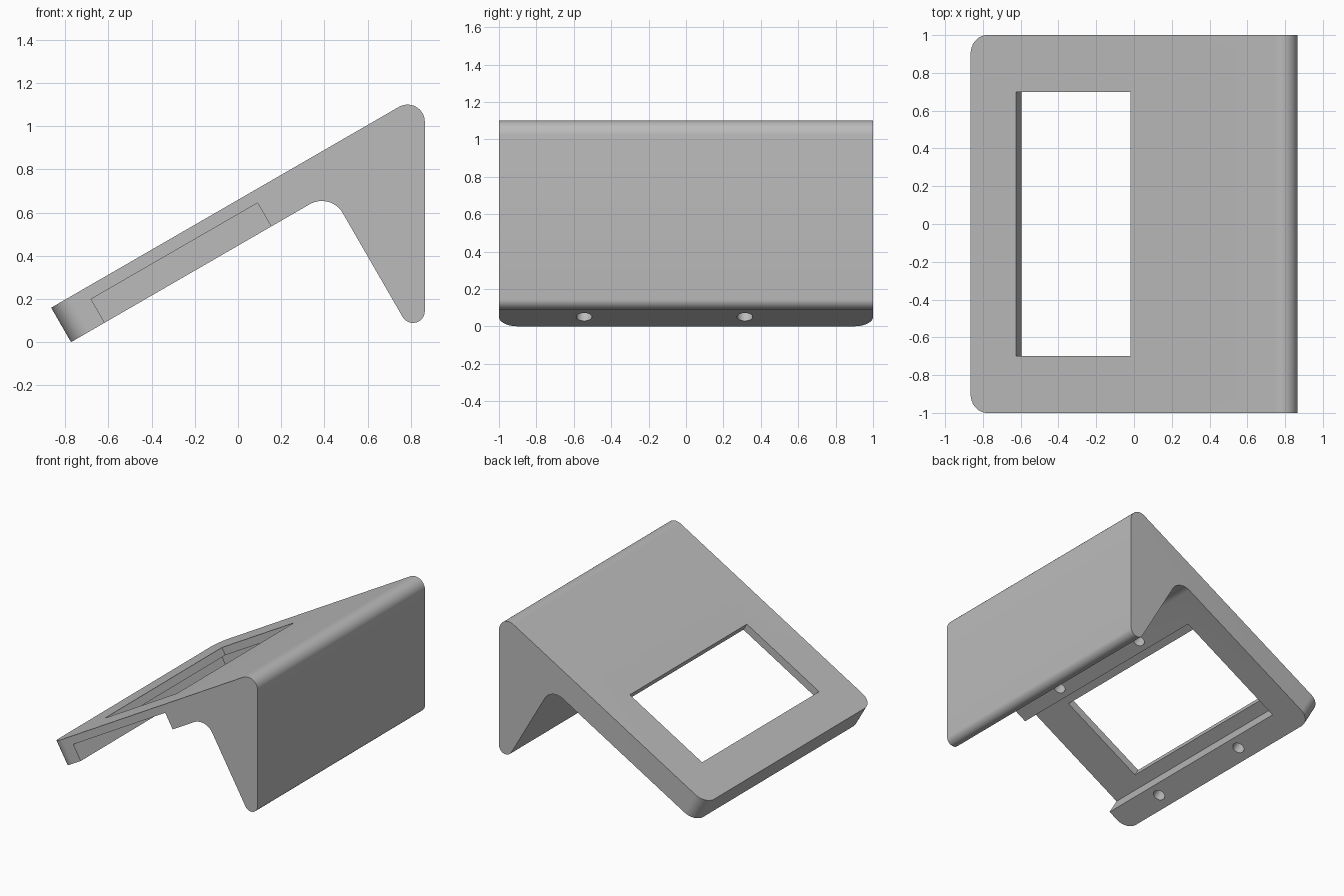
import bpy, bmesh, math
from mathutils import Vector, Matrix

if "Cube" in bpy.data.objects:
    bpy.data.objects.remove(bpy.data.objects["Cube"], do_unlink=True)

SLOPE = math.radians(30)
THICK = 0.184
UP = Vector((-math.sin(SLOPE), 0, math.cos(SLOPE)))
LIP = Vector((-0.865, 0, 0.16))          # upper corner of the low lip
# Plate frame: x runs up the slope, z is normal to the plate, 0 on its top face
PLATE = Matrix.Translation(LIP) @ Matrix.Rotation(-SLOPE, 4, 'Y')

grey = bpy.data.materials.new("plain_grey")
grey.use_nodes = True
grey.diffuse_color = (0.5, 0.5, 0.5, 1)
grey.node_tree.nodes["Principled BSDF"].inputs["Base Color"].default_value = (0.5, 0.5, 0.5, 1)


def make_object(name, bm):
    bmesh.ops.recalc_face_normals(bm, faces=bm.faces[:])
    mesh = bpy.data.meshes.new(name)
    bm.to_mesh(mesh)
    bm.free()
    mesh.materials.append(grey)
    obj = bpy.data.objects.new(name, mesh)
    bpy.context.scene.collection.objects.link(obj)
    return obj


def fillet(prev, corner, nxt, radius, steps=14):
    """Points of an arc that rounds a profile corner."""
    a, b = (prev - corner).normalized(), (nxt - corner).normalized()
    half = a.angle(b) / 2
    centre = corner + (a + b).normalized() * (radius / math.sin(half))
    start = (corner + a * (radius / math.tan(half)) - centre).normalized()
    end = (corner + b * (radius / math.tan(half)) - centre).normalized()
    sweep = start.angle(end)
    points = []
    for i in range(steps + 1):
        t = sweep * i / steps
        direction = (start * math.sin(sweep - t) + end * math.sin(t)) / math.sin(sweep)
        points.append(centre + direction * radius)
    return points


def plate_box(name, u0, u1, y0, y1, v0, v1):
    bm = bmesh.new()
    size = Matrix.Diagonal((u1 - u0, y1 - y0, v1 - v0, 1))
    place = Matrix.Translation(((u0 + u1) / 2, (y0 + y1) / 2, (v0 + v1) / 2))
    bmesh.ops.create_cube(bm, size=1, matrix=PLATE @ place @ size)
    return make_object(name, bm)


def plate_hole(name, u, y, radius, depth):
    bm = bmesh.new()
    place = Matrix.Translation((u, y, -THICK))
    bmesh.ops.create_cone(bm, cap_ends=True, segments=32, radius1=radius, radius2=radius,
                          depth=2 * depth, matrix=PLATE @ place)
    return make_object(name, bm)


# Side profile: sloping plate with a wedge-shaped rear leg
corners = [(LIP, 0),
           (LIP - UP * THICK, 0),
           (Vector((0.429, 0, 0.695)), 0.112),
           (Vector((0.865, 0, -0.061)), 0.055),
           (Vector((0.865, 0, 1.159)), 0.08)]
profile = []
for i, (point, radius) in enumerate(corners):
    if radius:
        profile += fillet(corners[i - 1][0], point, corners[(i + 1) % len(corners)][0], radius)
    else:
        profile.append(point)

# Two end caps joined by a band of side faces
bm = bmesh.new()
front, back = [[bm.verts.new((p.x, y, p.z)) for p in profile] for y in (-1, 1)]
bm.faces.new(front)
bm.faces.new(back[::-1])
for i in range(len(profile)):
    bm.faces.new((front[i - 1], back[i - 1], back[i], front[i]))
# Round the two outer corners of the low lip
lip_edges = [bm.edges.get(ring[:2]) for ring in (front, back)]
bmesh.ops.bevel(bm, geom=lip_edges, offset=0.1, segments=14, profile=0.5, affect='EDGES')
stand = make_object("sloped_stand", bm)

# Window, underside recess open at the front, and blind screw holes
cutters = [plate_box("recess_cutter", 0.18, 1.07, -1.2, 0.77, -0.4, -0.058),
           plate_box("window_cutter", 0.277, 0.976, -0.7, 0.7, -0.15, 0.1)]
for u in (0.1, 1.15):
    for y in (-0.545, 0.315):
        cutters.append(plate_hole("screw_hole_cutter", u, y, 0.042, 0.12))

bpy.ops.object.select_all(action='DESELECT')
bpy.context.view_layer.objects.active = stand
stand.select_set(True)
for cutter in cutters:
    cutter.hide_render = True
    cut = stand.modifiers.new("cut", 'BOOLEAN')
    cut.operation = 'DIFFERENCE'
    cut.solver = 'EXACT'
    cut.object = cutter
    bpy.ops.object.modifier_apply(modifier=cut.name)
    bpy.data.objects.remove(cutter, do_unlink=True)

bpy.ops.object.shade_smooth_by_angle(angle=math.radians(30))
